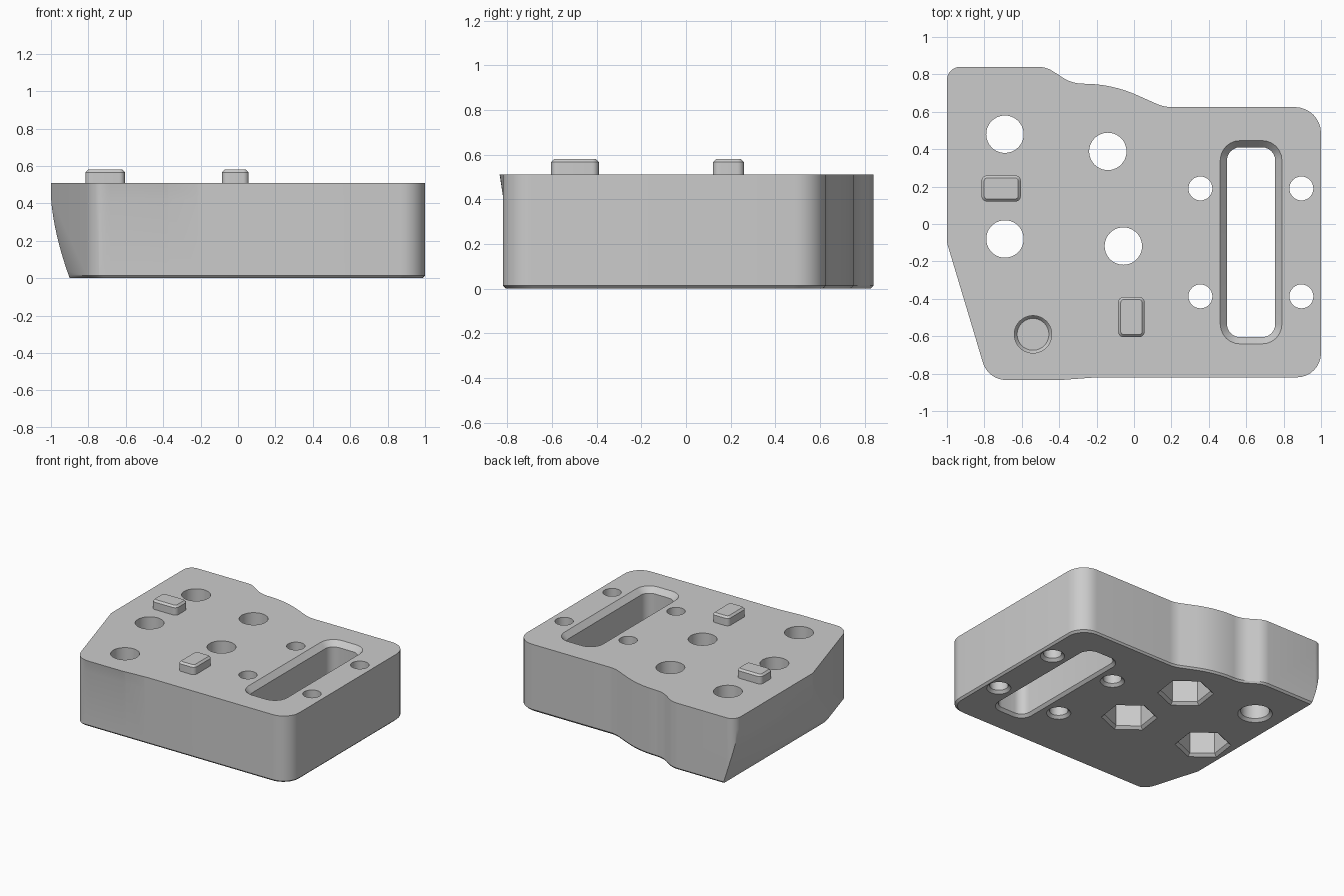
import bpy, bmesh, math
from mathutils import Vector

if "Cube" in bpy.data.objects:
    bpy.data.objects.remove(bpy.data.objects["Cube"])

TOP = 0.51
grey = bpy.data.materials.new("plain_grey")
grey.use_nodes = True
grey.diffuse_color = (0.6, 0.6, 0.6, 1)
bsdf = next(n for n in grey.node_tree.nodes if n.type == "BSDF_PRINCIPLED")
bsdf.inputs["Base Color"].default_value = grey.diffuse_color


def fillet(corners, steps=8):
    """Closed outline from (x, y, radius) corners."""
    out = []
    for i, (x, y, r) in enumerate(corners):
        p = Vector((x, y, 0))
        a = Vector((*corners[i - 1][:2], 0))
        b = Vector((*corners[(i + 1) % len(corners)][:2], 0))
        u, v = (a - p).normalized(), (b - p).normalized()
        half = u.angle(v) / 2
        centre = p + (u + v).normalized() * r / math.sin(half)
        start = (p + u * r / math.tan(half) - centre).normalized()
        end = (p + v * r / math.tan(half) - centre).normalized()
        out += [centre + start.slerp(end, k / steps) * r for k in range(steps + 1)]
    return [(q.x, q.y) for q in out]


def rounded_rect(x0, x1, y0, y1, r):
    return fillet([(x0, y0, r), (x1, y0, r), (x1, y1, r), (x0, y1, r)], 6)


def ngon(x, y, r, n, turn=0):
    return [(x + r * math.cos(turn + math.tau * k / n),
             y + r * math.sin(turn + math.tau * k / n)) for k in range(n)]


def loft(name, layers):
    """Solid through stacked (z, outline) layers."""
    bm = bmesh.new()
    rings = [[bm.verts.new((x, y, z)) for x, y in pts] for z, pts in layers]
    for low, high in zip(rings, rings[1:]):
        for i in range(len(low)):
            bm.faces.new((low[i - 1], low[i], high[i], high[i - 1]))
    bm.faces.new(rings[0])
    bm.faces.new(rings[-1])
    bmesh.ops.recalc_face_normals(bm, faces=bm.faces[:])
    mesh = bpy.data.meshes.new(name)
    bm.to_mesh(mesh)
    bm.free()
    mesh.materials.append(grey)
    obj = bpy.data.objects.new(name, mesh)
    bpy.context.collection.objects.link(obj)
    return obj


def activate(obj):
    bpy.ops.object.select_all(action="DESELECT")
    obj.select_set(True)
    bpy.context.view_layer.objects.active = obj


def cut(target, cutter):
    activate(target)
    mod = target.modifiers.new("cut", "BOOLEAN")
    mod.operation, mod.solver, mod.object = "DIFFERENCE", "EXACT", cutter
    bpy.ops.object.modifier_apply(modifier=mod.name)
    bpy.data.objects.remove(cutter)


def smooth(obj):
    activate(obj)
    bpy.ops.object.shade_smooth_by_angle(angle=math.radians(30))


# Block with a wavy back, slanted front corner and slight lip on the front
outline = fillet([
    (-1, 0.84, 0.07), (-0.47, 0.84, 0.14), (-0.33, 0.75, 0.2),
    (-0.12, 0.75, 0.7), (0.16, 0.625, 0.2), (1, 0.625, 0.14),
    (1, -0.82, 0.13), (-0.2, -0.82, 0.5), (-0.39, -0.834, 0.5),
    (-0.78, -0.834, 0.13), (-1, -0.1, 0.12)])
straight = [(x, max(y, -0.82)) for x, y in outline]
base = [(x * 0.986, y * 0.983) for x, y in straight]
body = loft("block_body", [(0, base), (0.014, straight), (0.42, straight),
                           (TOP, outline)])

# Curved undercut on the right side
edge = [(-0.995 + 0.095 * (1 - k / 12) ** 1.7 - 0.006 * k / 12, 0.46 * k / 12)
        for k in range(13)]
edge = [(-0.886, -0.05)] + edge + [(-1.2, 0.46), (-1.2, -0.05)]
undercut = loft("undercut", [(-1, edge), (1, edge)])
for v in undercut.data.vertices:
    x, z, y = v.co
    v.co = (x, y, z)
bm = bmesh.new()
bm.from_mesh(undercut.data)
bmesh.ops.recalc_face_normals(bm, faces=bm.faces[:])
bm.to_mesh(undercut.data)
bm.free()
cut(body, undercut)


# Slot with a wide top chamfer and a small one underneath
def slot(grow):
    return rounded_rect(0.497 - grow, 0.755 + grow, -0.605 - grow,
                        0.41 + grow, 0.07 + grow)


cut(body, loft("slot", [(-0.02, slot(0.04)), (0.02, slot(0)), (0.47, slot(0)),
                        (TOP, slot(0.036)), (0.6, slot(0.036))]))


# Through holes with chamfered lower rims
def hole(x, y, r, n):
    cut(body, loft("hole", [(-0.02, ngon(x, y, r + 0.04, n)),
                            (0.02, ngon(x, y, r, n)), (0.6, ngon(x, y, r, n))]))


for x in (0.355, 0.895):
    for y in (0.19, -0.387):
        hole(x, y, 0.064, 32)
hole(-0.69, 0.48, 0.1, 40)

# Bolt holes with hexagonal pockets underneath
for x, y in ((-0.14, 0.388), (-0.69, -0.08), (-0.057, -0.118)):
    hole(x, y, 0.1, 40)
    turn = math.radians(22)
    cut(body, loft("pocket", [(-0.02, ngon(x, y, 0.215, 6, turn)),
                              (0.02, ngon(x, y, 0.172, 6, turn)),
                              (0.25, ngon(x, y, 0.172, 6, turn))]))

# Blind round socket in the top
socket = [ngon(-0.54, -0.59, r, 40) for r in (0.085, 0.1)]
cut(body, loft("socket", [(0.25, socket[0]), (0.27, socket[1]), (0.6, socket[1])]))
smooth(body)


# Locating studs with chamfered tops
def stud(name, x0, x1, y0, y1):
    wall = rounded_rect(x0, x1, y0, y1, 0.03)
    cap = rounded_rect(x0 + 0.014, x1 - 0.014, y0 + 0.014, y1 - 0.014, 0.016)
    smooth(loft(name, [(TOP - 0.01, wall), (0.566, wall), (0.58, cap)]))


stud("right_stud", -0.815, -0.605, 0.12, 0.26)
stud("front_stud", -0.085, 0.057, -0.605, -0.39)
